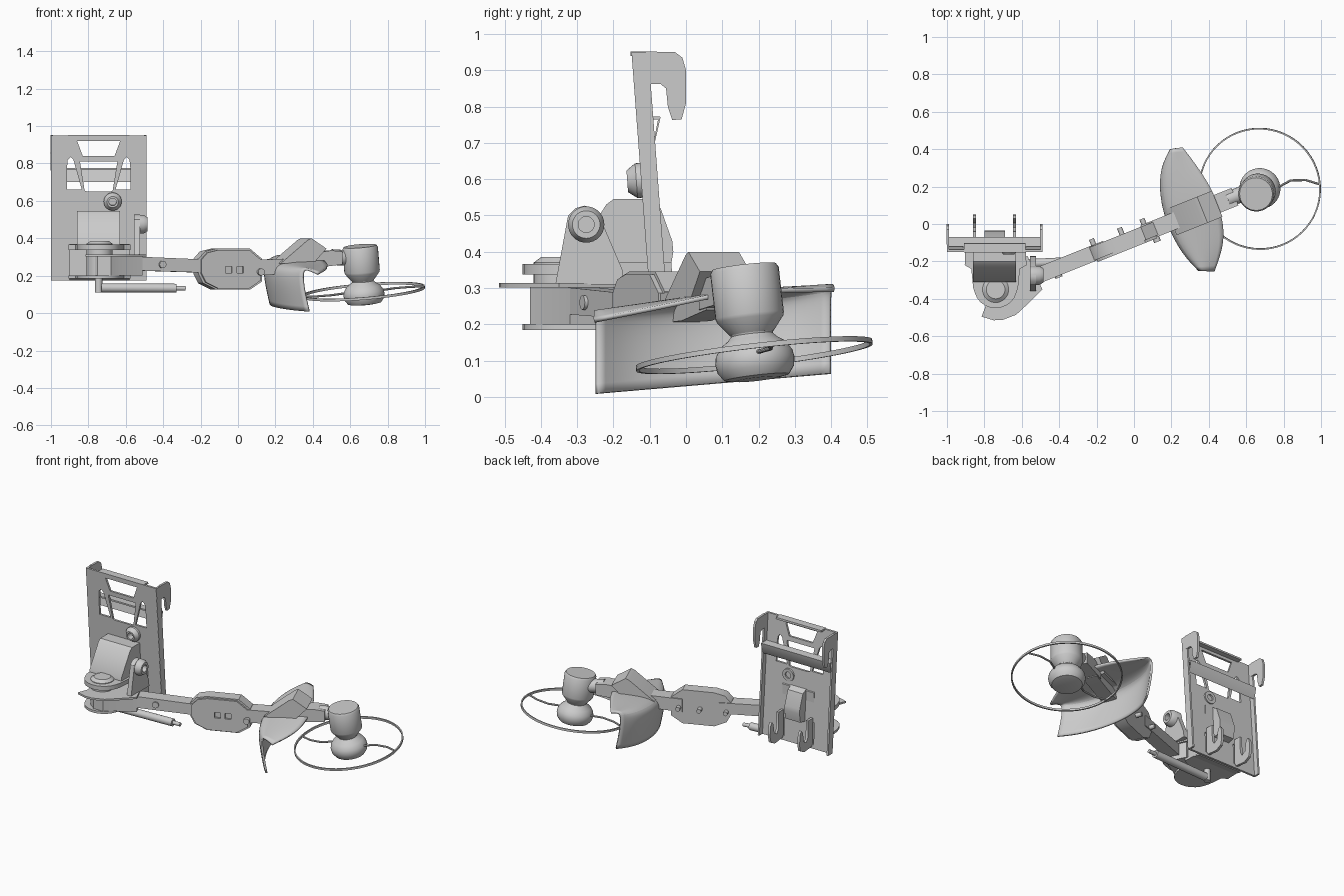
import bpy, bmesh
from math import sin, cos, pi
from mathutils import Vector as V, Matrix

if "Cube" in bpy.data.objects:
    bpy.data.objects.remove(bpy.data.objects["Cube"])

X, Y, Z = V((1, 0, 0)), V((0, 1, 0)), V((0, 0, 1))


def frame(o, ax, ay, az):
    m = Matrix.Identity(4)
    for i, v in enumerate((ax, ay, az, o)):
        m.col[i][:3] = v[:]
    return m


def finish(name, bm, smooth=True):
    bmesh.ops.remove_doubles(bm, verts=bm.verts, dist=1e-5)
    bmesh.ops.recalc_face_normals(bm, faces=bm.faces)
    me = bpy.data.meshes.new(name)
    bm.to_mesh(me)
    bm.free()
    ob = bpy.data.objects.new(name, me)
    bpy.context.collection.objects.link(ob)
    if smooth:
        bpy.ops.object.select_all(action='DESELECT')
        ob.select_set(True)
        bpy.context.view_layer.objects.active = ob
        bpy.ops.object.shade_smooth_by_angle(angle=0.6)
    return ob


def prism(name, loops, depth, m, off=0.0):
    """Extrude an outline (further loops are holes) by depth along the frame's third axis."""
    cu = bpy.data.curves.new(name, 'CURVE')
    cu.dimensions, cu.fill_mode, cu.extrude = '2D', 'BOTH', depth / 2
    for lp in loops:
        sp = cu.splines.new('POLY')
        sp.points.add(len(lp) - 1)
        for p, c in zip(sp.points, lp):
            p.co = (c[0], c[1], 0, 1)
        sp.use_cyclic_u = True
    tmp = bpy.data.objects.new(name, cu)
    bpy.context.collection.objects.link(tmp)
    bpy.context.view_layer.update()
    me = bpy.data.meshes.new_from_object(tmp)
    bpy.data.objects.remove(tmp)
    bm = bmesh.new()
    bm.from_mesh(me)
    bm.transform(m @ Matrix.Translation((0, 0, off)))
    return finish(name, bm)


def lathe(name, prof, o, axis, n=32):
    """Revolve (radius, height) pairs around an axis."""
    m = Matrix.Translation(o) @ axis.to_track_quat('Z', 'Y').to_matrix().to_4x4()
    bm = bmesh.new()
    rings = [[bm.verts.new(m @ V((r * cos(2 * pi * i / n), r * sin(2 * pi * i / n), h)))
              for i in range(n)] for r, h in prof]
    for a, b in zip(rings, rings[1:]):
        for i in range(n):
            j = (i + 1) % n
            bm.faces.new((a[i], a[j], b[j], b[i]))
    if prof[0] != prof[-1]:
        bm.faces.new(rings[0])
        bm.faces.new(rings[-1])
    return finish(name, bm)


def rod(name, a, b, r, n=20):
    a, b = V(a), V(b)
    return lathe(name, [(r, 0), (r, (b - a).length)], a, b - a, n)


def rect(x0, x1, y0, y1):
    return [(x0, y0), (x1, y0), (x1, y1), (x0, y1)]


TOP = frame(V((0, 0, 0)), X, Y, Z)
SIDE = frame(V((0, 0, 0)), Y, Z, X)
TILT = frame(V((-.745, -.079, 0)), X, V((0, -.075, 1)), Y)      # coupling plate plane
ARM = frame(V((0, -.07, 0)), V((1, .4, 0)), Z, V((.371, -.928, 0)))  # along the arm


def along(s, z, off=0):
    return ARM @ V((s, z, off))


# coupling plate with windows
def mirror(lp):
    return [(-x, y) for x, y in lp]


side_win = [(-.17, .66), (-.09, .66), (-.135, .82), (-.15, .835), (-.165, .82), (-.17, .77)]
slot = rect(-.125, -.09, .2, .34)
prism('coupling_plate', [rect(-.255, .255, .175, .95),
      [(-.115, .92), (.115, .92), (.085, .84), (-.085, .84)],
      [(-.1, .81), (.1, .81), (.075, .655), (.06, .65), (-.06, .65), (-.075, .655)],
      side_win, mirror(side_win), slot, mirror(slot)], .014, TILT, .007)
for s in (-1, 1):
    prism('plate_side_flange', [rect(s * .25 - .006, s * .25 + .006, .175, .95)], .045, TILT, .024)
    prism('upper_hook', [[(-.11, .952), (-.03, .95), (-.01, .935), (0, .9), (0, .81), (-.012, .765),
          (-.038, .763), (-.05, .8), (-.055, .85), (-.07, .862), (-.11, .862)]],
          .014, SIDE, -.745 + s * .25)
    prism('lower_hook', [[(-.09, .19), (0, .18), (.04, .2), (.05, .24), (.045, .31), (.03, .33),
          (.015, .31), (.005, .25), (-.02, .235), (-.035, .26), (-.04, .37), (-.09, .37)]],
          .016, SIDE, -.745 + s * .107)
prism('plate_top_flange', [rect(-.165, .165, .94, .952)], .05, TILT, .022)
prism('plate_cross_bar', [[(-.12, .775), (-.07, .772), (-.085, .705), (-.09, .7), (-.077, .765),
      (-.12, .765)]], .5, SIDE, -.745)
prism('rear_cover', [[(-.105, .33), (-.045, .34), (-.035, .4), (-.038, .43), (-.07, .52), (-.11, .54)]],
      .11, SIDE, -.745)

# grommet through the plate
lathe('plate_grommet', [(.02, 0), (.048, 0), (.048, .015), (.03, .04), (.02, .04), (.02, 0)],
      V((-.67, -.122, .597)), V((0, -1, -.075)))
lathe('rear_washer', [(.02, 0), (.04, 0), (.04, .012), (.02, .012), (.02, 0)],
      V((-.67, -.112, .597)), Y)

# fixed swivel mount: sloped housing, back box and two rounded plates
prism('sloped_housing', [[(-.1, .35), (-.1, .53), (-.12, .545), (-.2, .545), (-.22, .53),
      (-.31, .385), (-.31, .35)]], .23, SIDE, -.745)
prism('mount_back_box', [[(-.1, .175), (-.1, .37), (-.2, .37), (-.2, .195)]], .32, SIDE, -.74)
u_plate = [(-.9, -.1), (-.905, -.22), (-.87, -.24), (-.86, -.34)] + \
    [(-.74 + .115 * cos(a), -.34 + .11 * sin(a)) for a in [pi + pi * i / 12 for i in range(1, 12)]] + \
    [(-.62, -.34), (-.61, -.24), (-.575, -.22), (-.58, -.1)]
prism('mount_upper_plate', [u_plate], .028, TOP, .352)
prism('mount_lower_plate', [u_plate], .016, TOP, .193)
lathe('swivel_pin', [(.07, .19), (.07, .37), (.05, .385), (.03, .385)], V((-.74, -.35, 0)), Z)

# swinging bracket that carries the arm
prism('swing_plate', [[(-.815, -.495), (-.79, -.43), (-.81, -.33), (-.74, -.24), (-.57, -.17),
      (-.49, -.35), (-.56, -.42), (-.63, -.485), (-.7, -.512), (-.75, -.515)]], .012, TOP, .308)
prism('swing_body', [[(-.8, -.38), (-.8, -.31), (-.7, -.24), (-.57, -.2), (-.51, -.32), (-.63, -.39),
      (-.68, -.43), (-.75, -.43)]], .11, TOP, .255)
prism('cylinder_ear', [[(-.36, .31), (-.325, .5), (-.305, .52), (-.28, .527), (-.255, .52),
      (-.235, .49), (-.175, .35), (-.17, .31)]], .03, frame(V((-.54, 0, 0)), Y, Z, X))
lathe('ear_bushing', [(.022, -.03), (.05, -.03), (.05, .02), (.038, .04), (.022, .04), (.022, -.03)],
      V((-.525, -.275, .475)), X)

# hydraulic cylinder below the mount
rod('hydraulic_barrel', (-.73, -.22, .135), (-.33, -.2, .133), .024)
rod('hydraulic_rod', (-.33, -.2, .133), (-.28, -.197, .132), .012)
rod('hydraulic_pin', (-.745, -.22, .11), (-.745, -.22, .2), .02)

# arm sections and protective centre housing
prism('inner_arm', [[(-.62, .23), (-.62, .305), (-.15, .285), (-.15, .215)]], .085, ARM)
prism('outer_arm', [[(.05, .2), (.05, .285), (.25, .29), (.42, .31), (.42, .24), (.25, .21)]], .09, ARM)
prism('arm_neck', [[(.38, .24), (.38, .32), (.48, .335), (.54, .33), (.54, .26), (.46, .25)]], .1, ARM)
rod('motor_joint', along(.5, .3), along(.65, .29), .042)
octagon = [(-.2, .16), (-.13, .125), (.05, .125), (.115, .17), (.115, .29), (.05, .345),
           (-.13, .345), (-.19, .33), (-.225, .29), (-.225, .21)]
core = prism('centre_housing', [octagon], .075, ARM)
prism('centre_front_panel', [[(x * .93 - .004, .235 + (z - .235) * .93) for x, z in octagon],
      rect(-.085, -.05, .215, .25), rect(-.025, .01, .215, .25)], .014, ARM, .044)
for s in (-.2, -.05, .07):
    rod('housing_bolt', along(s, .23, 0), along(s, .23, -.075), .014, 12)
rod('side_bolt', along(.1, .22, 0), along(.1, .22, .07), .019, 12)
rod('arm_fitting', along(-.42, .26, 0), along(-.42, .26, .052), .02, 12)
prism('guard_bracket', [[(.2, .265), (.345, .39), (.365, .4), (.445, .345), (.38, .27)]], .15, ARM)

# curved guard: wall rolling over into a leaf-shaped lip
left = [(.34, -.25), (.26, -.17), (.19, -.05), (.145, .08), (.13, .2), (.14, .31), (.19, .4)]
right = [(.43, -.255), (.48, -.12), (.48, 0), (.45, .1), (.41, .2), (.33, .32), (.26, .41)]
bm = bmesh.new()
rows = []
for (lx, ly), (rx, ry) in zip(left, right):
    zl, zb = .225 + (ly + .25) * .1, .008 + (ly + .25) * .085
    zr = .215 + .08 * min(1, (ry + .255) * 2.6) + .015 * max(0, ry)
    L, R = V((lx, ly, zl)), V((rx, ry, zr))
    foot = V((lx + .035, ly, zb))
    row = [foot, foot.lerp(L, .5) - X * .008, foot.lerp(L, .85) - X * .004,
           L.lerp(R, .06) + Z * .006, L.lerp(R, .25) + Z * .02, L.lerp(R, .6) + Z * .015, R]
    rows.append([bm.verts.new(p) for p in row])
for a, b in zip(rows, rows[1:]):
    for i in range(len(a) - 1):
        bm.faces.new((a[i], a[i + 1], b[i + 1], b[i]))
guard = finish('curved_guard', bm)
sub = guard.modifiers.new('round', 'SUBSURF')
sub.levels = sub.render_levels = 2
sub.boundary_smooth = 'PRESERVE_CORNERS'
guard.modifiers.new('thick', 'SOLIDIFY').thickness = .012

# motor, hub and feeler ring on a tilted axis
axis = V((-.08, -.115, 1)).normalized()
hub = V((.672, .188, .115))
lathe('motor', [(.06, .06), (.092, .1), (.095, .11), (.095, .235), (.088, .246), (.05, .246)], hub, axis)
lathe('hub', [(.06, -.067), (.09, -.062), (.106, -.04), (.11, -.015), (.106, .005), (.09, .03),
      (.068, .045), (.058, .056), (.062, .07)], hub, axis, 40)
lathe('feeler_ring', [(.32, -.007), (.328, -.007), (.328, .007), (.32, .007), (.32, -.007)],
      hub, axis, 64)
turn = Matrix.Translation(hub) @ axis.to_track_quat('Z', 'Y').to_matrix().to_4x4()
inv = turn.to_3x3().inverted()
for s in (-1, 1):
    d = inv @ V((s, s * .1, 0))
    a = (d - Z * d.z).normalized()
    side = Z.cross(a)
    pts = [turn @ (a * r + side * o) for r, o in ((.1, 0), (.17, .03), (.25, .025), (.324, -.005))]
    for p, q in zip(pts, pts[1:]):
        rod('ring_spoke', p, q, .006, 10)
